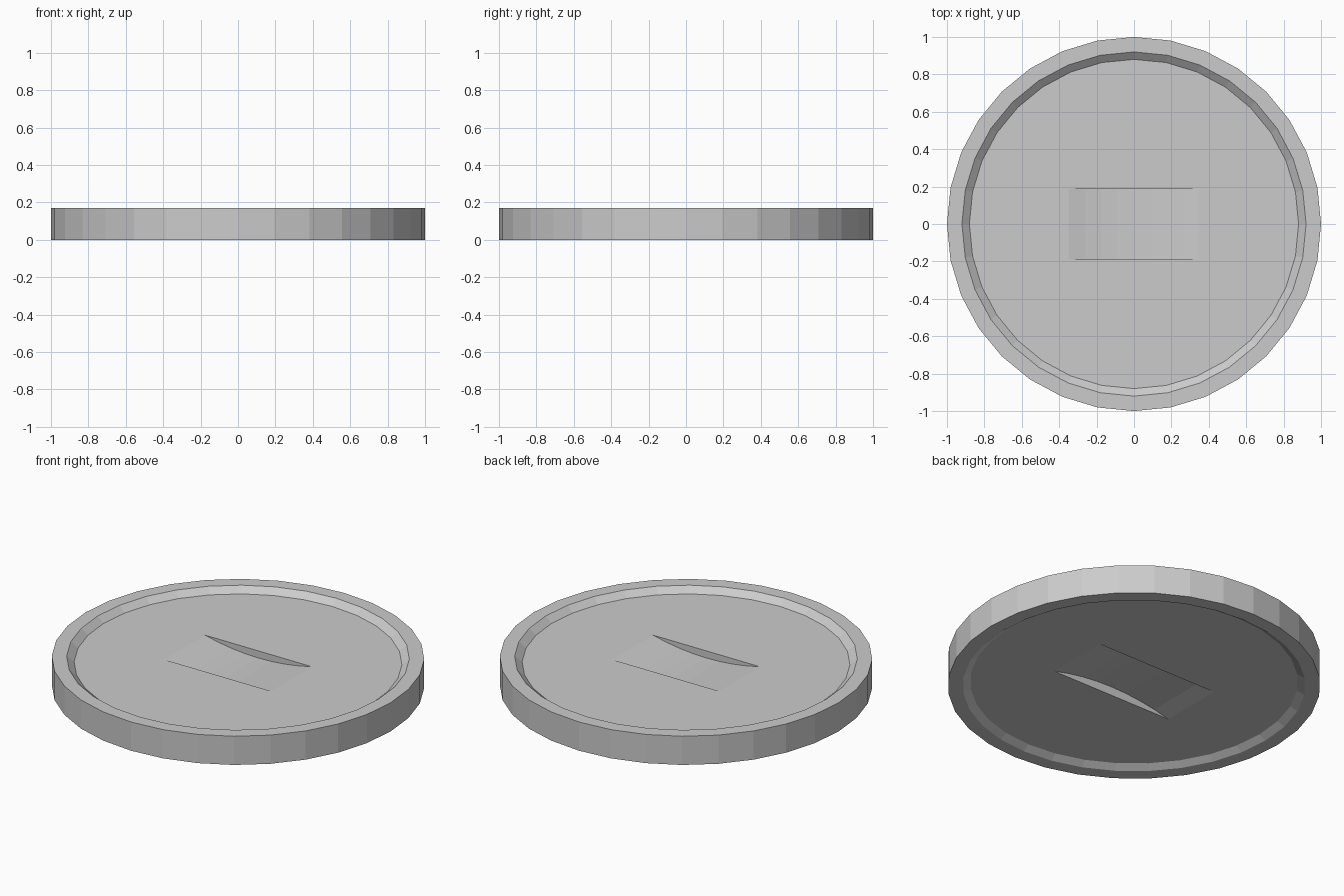
import bpy, bmesh, math

if "Cube" in bpy.data.objects:
    bpy.data.objects.remove(bpy.data.objects["Cube"])

SIDES = 32
HEIGHT = 0.17
TOP_FACE, BOTTOM_FACE = HEIGHT - 0.033, 0.025

metal = bpy.data.materials.new("plain grey")
metal.diffuse_color = (0.6, 0.6, 0.6, 1)
metal.use_nodes = True
metal.node_tree.nodes["Principled BSDF"].inputs["Base Color"].default_value = metal.diffuse_color


def make_object(name, bm):
    bmesh.ops.recalc_face_normals(bm, faces=bm.faces)
    mesh = bpy.data.meshes.new(name)
    bm.to_mesh(mesh)
    bm.free()
    mesh.materials.append(metal)
    obj = bpy.data.objects.new(name, mesh)
    bpy.context.collection.objects.link(obj)
    return obj


# Disc: rings joined from the recessed top face round the rim to the bottom face
profile = [(0.88, TOP_FACE), (0.92, HEIGHT), (1, HEIGHT),
           (1, 0), (0.92, 0), (0.88, BOTTOM_FACE)]
bm = bmesh.new()
rings = []
for r, z in profile:
    rings.append([bm.verts.new((r * math.cos(2 * math.pi * i / SIDES),
                                r * math.sin(2 * math.pi * i / SIDES), z))
                  for i in range(SIDES)])
for a, b in zip(rings, rings[1:]):
    for i in range(SIDES):
        j = (i + 1) % SIDES
        bm.faces.new((a[i], a[j], b[j], b[i]))
bm.faces.new(rings[0])
bm.faces.new(rings[-1])
disc = make_object("disc", bm)


# Shallow curved slots: a lens of an arc, swept across y, cut from each face
def cut_slot(name, half_length, depth, face_z, side):
    radius = (half_length ** 2 + depth ** 2) / (2 * depth)
    angle = math.asin(half_length / radius)
    steps = 8
    section = []
    for i in range(steps + 1):
        t = angle * (2 * i / steps - 1)
        z = radius * math.cos(t) - radius + depth
        section.append((radius * math.sin(t), face_z - side * z))
    section += [(half_length, face_z + side * 0.1), (-half_length, face_z + side * 0.1)]
    bm = bmesh.new()
    ends = [[bm.verts.new((x, y, z)) for x, z in section] for y in (-0.19, 0.19)]
    bm.faces.new(ends[0])
    bm.faces.new(ends[1])
    for i in range(len(section)):
        j = (i + 1) % len(section)
        bm.faces.new((ends[0][i], ends[0][j], ends[1][j], ends[1][i]))
    cutter = make_object(name, bm)
    cutter.hide_render = True
    cutter.hide_set(True)
    mod = disc.modifiers.new(name, 'BOOLEAN')
    mod.operation = 'DIFFERENCE'
    mod.solver = 'EXACT'
    mod.object = cutter


cut_slot("top_slot_cutter", 0.35, 0.042, TOP_FACE, 1)
cut_slot("bottom_slot_cutter", 0.40, 0.052, BOTTOM_FACE, -1)
